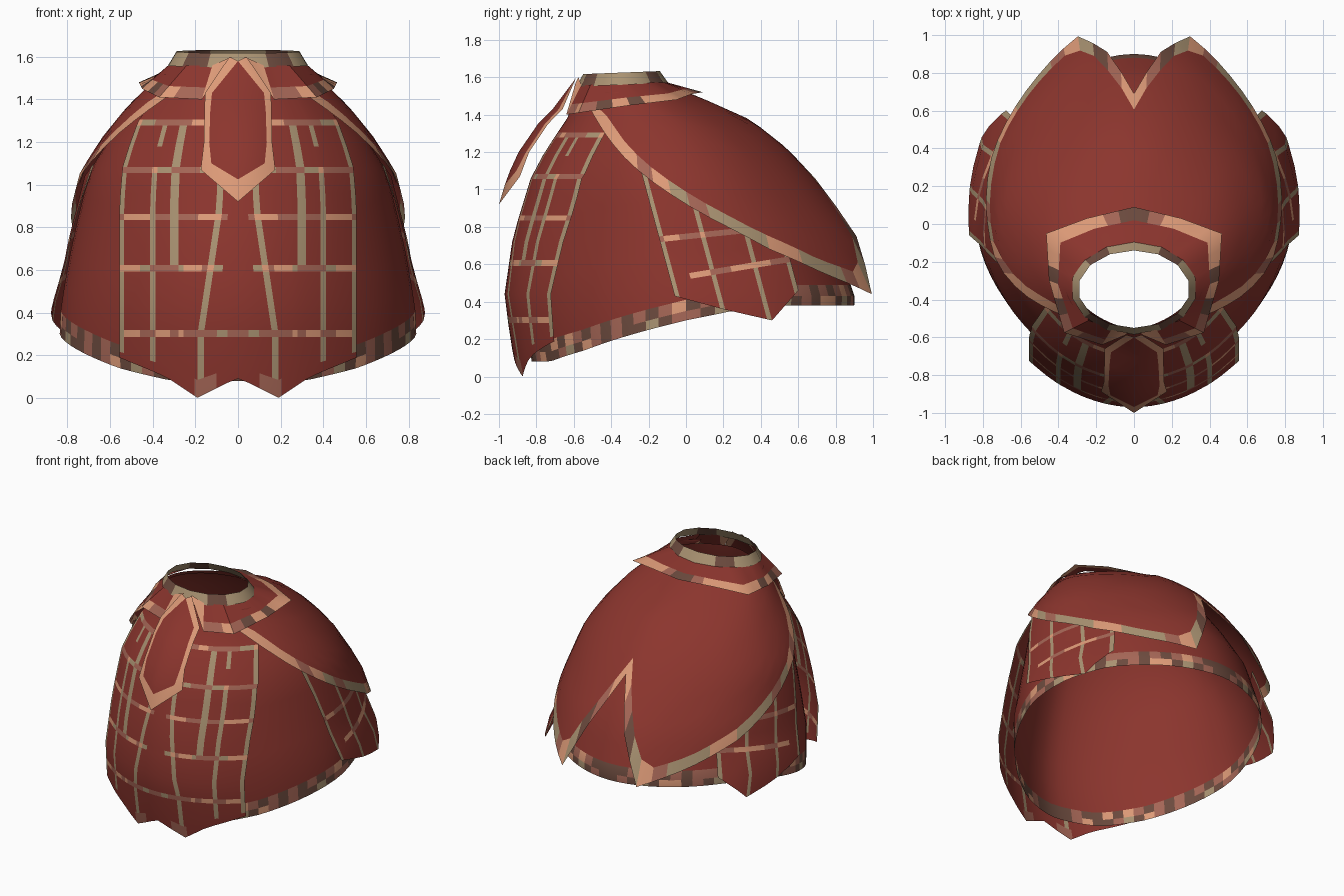
import bpy, bmesh, math, random

if "Cube" in bpy.data.objects:
    bpy.data.objects.remove(bpy.data.objects["Cube"])
random.seed(4)
PI = math.pi

# Flat colours
COLS = [("red_cloth", (0.262, 0.036, 0.027)), ("light_tan", (0.73, 0.328, 0.188)),
        ("khaki", (0.40, 0.29, 0.168)), ("dusty_rose", (0.376, 0.133, 0.093)),
        ("brown", (0.15, 0.069, 0.048))]
MATS = []
for n, c in COLS:
    m = bpy.data.materials.new(n)
    m.diffuse_color = (*c, 1)
    m.use_nodes = True
    m.node_tree.nodes["Principled BSDF"].inputs["Base Color"].default_value = m.diffuse_color
    MATS.append(m)
RED, TAN, KHAKI, ROSE, BROWN = range(5)
pick = lambda *a: random.choice(a)


def lerp(keys, t):
    """Piecewise linear lookup in [(t, value), ...] with rising t."""
    if t <= keys[0][0]:
        return keys[0][1]
    for (a, va), (b, vb) in zip(keys, keys[1:]):
        if t <= b:
            return va + (vb - va) * (t - a) / (b - a)
    return keys[-1][1]


# Bell shape by height: half width, centre y, front y, back y
ZS = [0, .2, .44, .75, 1.06, 1.22, 1.37, 1.5, 1.56]
W = list(zip(ZS, [.87, .88, .87, .81, .73, .63, .51, .375, .33]))
C = list(zip(ZS, [0, 0, 0, 0, -.07, -.11, -.16, -.27, -.35]))
F = list(zip(ZS, [-.90, -.94, -.97, -.925, -.83, -.745, -.64, -.585, -.57]))
B = list(zip(ZS, [1.09, 1.08, 1.085, .935, .69, .54, .35, .06, -.10]))


def bell(th, z, sx=1, sf=1, sb=1, nf=2, nb=2):
    """Point on the bell; th = 0 is front, pi is back; n below 2 flattens corners."""
    c, s, co = lerp(C, z), abs(math.sin(th)), math.cos(th)
    n = nf if co > 0 else nb
    r = (s ** n + abs(co) ** n) ** (-1 / n)
    ry = (c - lerp(F, z)) * sf if co > 0 else (lerp(B, z) - c) * sb
    return (lerp(W, z) * sx * s * r, c - co * r * ry, z)


def sheet(name, grid, mat):
    """Mirrored cloth sheet from columns of points running downwards."""
    bm = bmesh.new()
    v = [[bm.verts.new(p) for p in col] for col in grid]
    for i in range(len(v) - 1):
        for j in range(len(v[0]) - 1):
            f = bm.faces.new((v[i][j], v[i][j + 1], v[i + 1][j + 1], v[i + 1][j]))
            f.material_index = mat(i, j)
    bmesh.ops.remove_doubles(bm, verts=bm.verts, dist=0.0005)
    me = bpy.data.meshes.new(name)
    bm.to_mesh(me)
    bm.free()
    for m in MATS:
        me.materials.append(m)
    ob = bpy.data.objects.new(name, me)
    bpy.context.collection.objects.link(ob)
    bpy.ops.object.select_all(action='DESELECT')
    ob.select_set(True)
    bpy.context.view_layer.objects.active = ob
    bpy.ops.object.shade_smooth_by_angle(angle=math.radians(35))
    ob.modifiers.new("mirror", 'MIRROR').merge_threshold = 0.002
    return ob


def steps(a, b, n):
    return [a + (b - a) * i / n for i in range(n + 1)]


# Underskirt with mottled hem in two rows
HEM = [(0, .08), (.4, .08), (.8, .14), (1.57, .30), (1.85, .35), (2.2, .38), (PI, .38)]
grid = []
for th in steps(0, PI, 36):
    h = lerp(HEM, th)
    zs = steps(1.51, h + .11, 8) + [h + .05, h]
    grid.append([bell(th, z, .955, .90, .83, 1.66, 1.85) for z in zs])
sheet("underskirt", grid,
      lambda i, j: RED if j < 8 else pick(BROWN, BROWN, ROSE, ROSE, TAN) if j == 8
      else pick(TAN, ROSE, BROWN, BROWN, KHAKI))

# Front plaid panels
INNER = [(0, 0), (.16, 1), (.19, 1), (.255, 0)]


def front_point(u, z):
    # the inner stripe leans towards the middle as it rises
    u -= lerp(INNER, u) * .15 * (min(max(z, .3), .9) - .3)
    x = u * lerp([(.9, 1), (1.1, .97), (1.3, .84), (1.48, .6)], z)
    c, n = lerp(C, z), 1.9
    return (x, c - (c - lerp(F, z)) * (1 - (x / lerp(W, z)) ** n) ** (1 / n), z)


us = [0, .05, .1, .16, .19, .205, .225, .255, .28, .32, .388, .413, .46, .535, .557]
zl = [1.46, 1.38, 1.305, 1.278, 1.18, 1.082, 1.055, .96, .862, .835, .72, .622, .592,
      .44, .318, .285]
BOT = [(0, .09), (.05, .07), (.19, 0), (.34, .1), (.56, .19)]
grid = []
for u in us:
    b = lerp(BOT, u)
    grid.append([front_point(u, z) for z in zl + [.28 + (b - .28) * .7, b]])


def front_mat(i, j):
    if j == 16:
        return ROSE if i in (2, 3, 4) else RED
    if j in (2, 5, 8, 11, 14) and (i >= 2 or j == 14):
        return pick(TAN, ROSE, ROSE, KHAKI)
    if i in (3, 10, 13) and 2 <= j < 16 and not (i == 10 and j == 4):
        return KHAKI
    if i == 8 and 3 <= j <= 11:
        return KHAKI
    return RED


sheet("front_plaid_panels", grid, front_mat)


# Side plaid panels, slanted backwards, tucked under the cape at the top
def side_point(u, z):
    y = u - .27 * (z - .43)
    c = lerp(C, z)
    n = lerp([(.43, 2.05), (.62, 1.78)], u)
    low = lerp([(.38, 1), (.62, 0)], z)
    n = 1.76 + (n - 1.76) * low if y > c else 2
    t = abs(y - c) / ((c - lerp(F, z)) if y < c else (lerp(B, z) - c))
    return ((.98 + .03 * low) * lerp(W, z) * max(0, 1 - t ** n) ** (1 / n), y, z)


SBOT = [(-.06, .43), (.18, .36), (.425, .30), (.62, .47)]
grid = []
for u in [-.06, -.035, .05, .165, .19, .28, .40, .425, .5, .585, .61]:
    t, b = 1.10 - .55 * (u + .06), lerp(SBOT, u)
    m1, m2 = .74 + .1 * u, .53 + .16 * u
    top = max(t, m1 + .02)
    zs = [top, (top + m1) / 2 + .01, m1 + .015, m1 - .015, (m1 + m2) / 2,
          m2 + .015, m2 - .015, (m2 + b) / 2 - .005, b]
    grid.append([side_point(u, z) for z in zs])
sheet("side_plaid_panels", grid,
      lambda i, j: pick(TAN, ROSE, ROSE) if (j == 2 and i < 7) or (j == 5 and i > 1)
      else KHAKI if i in (0, 3, 6, 9) else RED)

# Back cape with notched trim
EDGE = [(.70, 1.45), (1.07, 1.27), (1.41, 1.05), (1.70, .87), (2.03, .69),
        (2.41, .55), (2.785, .44), (PI, 1.06)]
TRIM = [(.70, .06), (1.0, .09), (1.5, .08), (2.41, .075), (2.68, .09), (2.785, .17), (PI, .09)]
grid = []
for th in steps(.70, 2.785, 20) + steps(2.785, PI, 4)[1:]:
    e = lerp(EDGE, th)
    zs = steps(1.52, e + lerp(TRIM, th), 8) + [e]
    k = lerp([(2.0, 1.015), (2.5, 1.0)], th)
    nb = lerp([(1.6, 2), (2.0, 1.85), (2.4, 1.79)], th)
    grid.append([bell(th, z, k, 1.01, k, 2, nb) for z in zs])
sheet("back_cape", grid,
      lambda i, j: RED if j < 8 else pick(TAN, TAN, ROSE) if i < 8 else
      pick(KHAKI, KHAKI, TAN, ROSE) if i < 20 else (KHAKI, BROWN, ROSE, TAN)[i - 20])

# Hip flap: flared hexagonal collar below the waistband
inner = [(.03, -.575, 1.60), (.12, -.56, 1.56), (.24, -.51, 1.56), (.315, -.35, 1.57),
         (.25, -.19, 1.575), (.13, -.125, 1.575), (0, -.11, 1.575)]
outer = [(.05, -.59, 1.57), (.17, -.64, 1.40), (.37, -.575, 1.41), (.45, -.3, 1.45),
         (.465, -.05, 1.48), (.25, .03, 1.51), (0, .09, 1.52)]
grid = []
for k0, k1 in zip(range(6), range(1, 7)):
    for f in ((0, 1 / 3, 2 / 3) if k0 < 5 else (0, 1 / 3, 2 / 3, 1)):
        a, b = ([p + (q - p) * f for p, q in zip(r[k0], r[k1])] for r in (inner, outer))
        grid.append([tuple(p + (q - p) * k for p, q in zip(a, b)) for k in (0, .65, 1)])
sheet("hip_flap", grid,
      lambda i, j: TAN if i < 3 else pick(TAN, ROSE, ROSE, TAN, BROWN) if j == 1 else RED)

# Front tongue with pointed trim
TY = [(.92, -1.0), (1.07, -.955), (1.2, -.895), (1.36, -.785), (1.5, -.64), (1.6, -.59)]
rim = [(.04, 1.60), (.155, 1.43), (.157, 1.35), (.16, 1.2), (.175, 1.07), (0, .92)]
lin = [(0, 1.58), (.122, 1.43), (.13, 1.35), (.135, 1.2), (.125, 1.10), (0, 1.025)]
mid = [(0, z) for x, z in lin]
grid = [[(x, lerp(TY, z) + 2.2 * x * x, z) for x, z in col] for col in (mid, lin, rim)]
sheet("front_tongue", grid, lambda i, j: TAN if i == 1 else RED)

# Waistband
grid = []
for th in steps(0, PI, 7):
    s, c = math.sin(th), math.cos(th)
    grid.append([(.295 * s, -.345 - .205 * c, 1.625 - .008 * c),
                 (.335 * s, -.34 - .245 * c, 1.56 - .01 * c)])
sheet("waistband", grid, lambda i, j: BROWN if i in (1, 5) else KHAKI)
